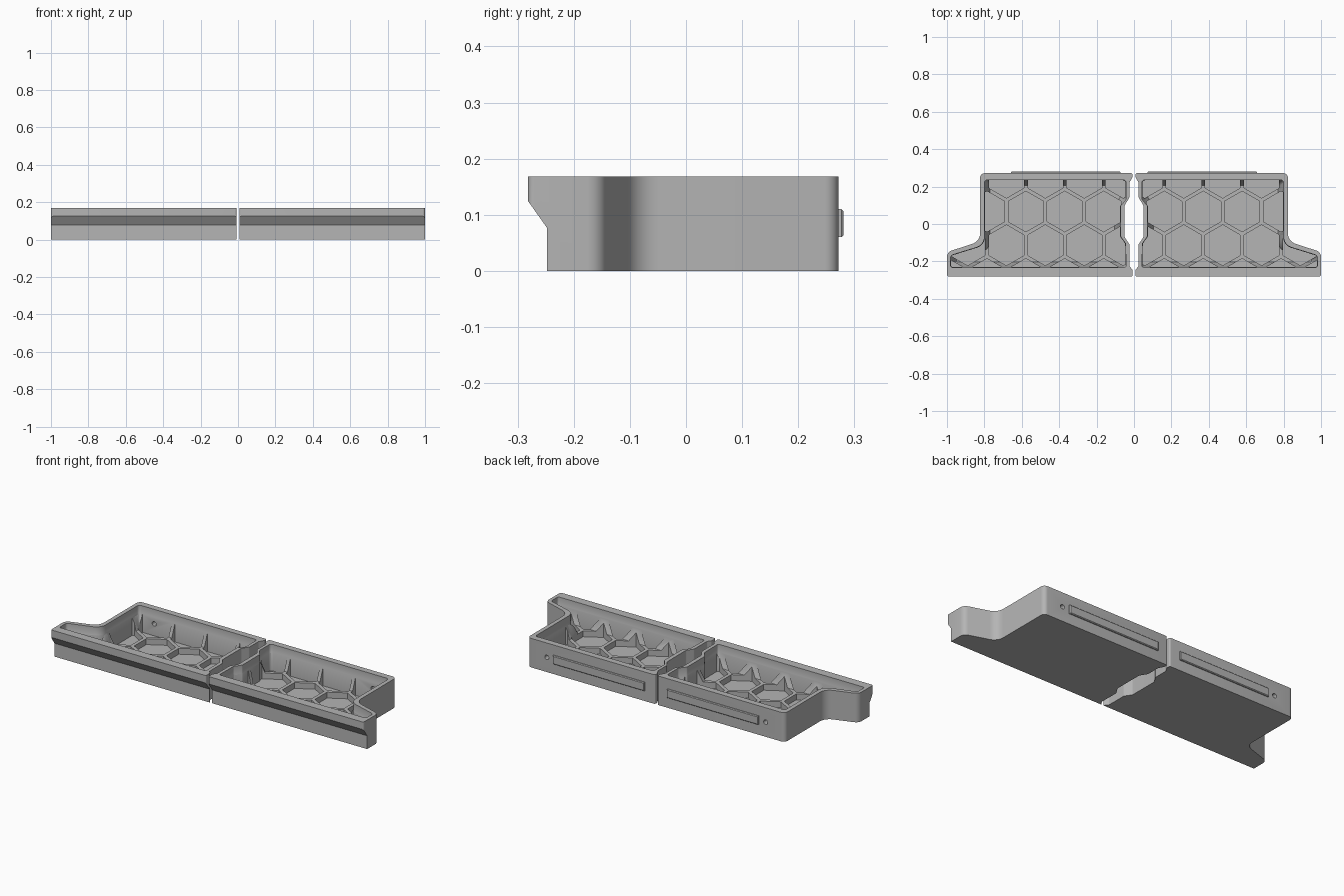
import bpy, bmesh, math
from mathutils import Vector

if "Cube" in bpy.data.objects:
    bpy.data.objects.remove(bpy.data.objects["Cube"])

H = 0.168
grey = bpy.data.materials.new("mid_grey")
grey.diffuse_color = (0.46, 0.46, 0.46, 1)
grey.use_nodes = True
grey.node_tree.nodes["Principled BSDF"].inputs["Base Color"].default_value = grey.diffuse_color


def fillet(pts, seg=6):
    """Round every corner of a polygon given as (x, y, radius)."""
    out, n = [], len(pts)
    for i in range(n):
        p = Vector(pts[i][:2])
        to_a = Vector(pts[i - 1][:2]) - p
        to_b = Vector(pts[(i + 1) % n][:2]) - p
        half = to_a.angle(to_b) / 2
        t = min(pts[i][2] / math.tan(half), 0.48 * to_a.length, 0.48 * to_b.length)
        r = t * math.tan(half)
        a, b = p + to_a.normalized() * t, p + to_b.normalized() * t
        c = p + (to_a.normalized() + to_b.normalized()).normalized() * (r / math.sin(half))
        va, vb = a - c, b - c
        turn = va.angle_signed(vb)
        for k in range(seg + 1):
            ang = -turn * k / seg
            out.append((c.x + va.x * math.cos(ang) - va.y * math.sin(ang),
                        c.y + va.x * math.sin(ang) + va.y * math.cos(ang)))
    return out


def inset(pts, d):
    """Mitred inward offset of a counter-clockwise polygon."""
    out, n = [], len(pts)
    for i in range(n):
        p = Vector(pts[i][:2])
        e1 = (p - Vector(pts[i - 1][:2])).normalized()
        e2 = (Vector(pts[(i + 1) % n][:2]) - p).normalized()
        n1, n2 = Vector((-e1.y, e1.x)), Vector((-e2.y, e2.x))
        q = p + (n1 + n2) * (d / (1 + n1.dot(n2)))
        out.append((q.x, q.y, pts[i][2]))
    return out


def add_loft(bm, rings):
    """Closed solid through equal-length rings of 3D points."""
    vs = [[bm.verts.new(p) for p in r] for r in rings]
    n = len(vs[0])
    for lo, hi in zip(vs, vs[1:]):
        for i in range(n):
            bm.faces.new((lo[i], lo[(i + 1) % n], hi[(i + 1) % n], hi[i]))
    bm.faces.new(vs[0][::-1])
    bm.faces.new(vs[-1])


def make(name, *solids):
    bm = bmesh.new()
    for rings in solids:
        add_loft(bm, rings)
    bmesh.ops.recalc_face_normals(bm, faces=bm.faces)
    me = bpy.data.meshes.new(name)
    bm.to_mesh(me)
    bm.free()
    me.materials.append(grey)
    ob = bpy.data.objects.new(name, me)
    bpy.context.collection.objects.link(ob)
    return ob


def level(poly, z):
    return [(p[0], p[1], z) for p in poly]


def boolean(ob, cutter, op):
    m = ob.modifiers.new("cut", 'BOOLEAN')
    m.operation, m.object, m.solver = op, cutter, 'EXACT'
    dg = bpy.context.evaluated_depsgraph_get()
    me = bpy.data.meshes.new_from_object(ob.evaluated_get(dg))
    ob.modifiers.clear()
    ob.data = me
    bpy.data.objects.remove(cutter)


# Outer and inner wall outlines of one half
outer = [(0.008, -0.282, 0.008), (1.0, -0.282, 0.012), (1.0, -0.150, 0.035),
         (0.823, -0.093, 0.06), (0.823, 0.272, 0.025), (0.008, 0.272, 0.008),
         (0.008, 0.25, 0.01), (0.025, 0.22, 0.02), (0.025, 0.14, 0.015),
         (0.05, 0.10, 0.015), (0.05, -0.07, 0.015), (0.024, -0.11, 0.015),
         (0.024, -0.225, 0.01), (0.008, -0.245, 0.01)]
inner = [(0.043, -0.232, 0.01), (0.98, -0.232, 0.01), (0.98, -0.168, 0.015),
         (0.799, -0.112, 0.06), (0.799, 0.236, 0.015), (0.043, 0.236, 0.015),
         (0.043, 0.132, 0.012), (0.073, 0.095, 0.012), (0.073, -0.065, 0.012),
         (0.045, -0.105, 0.012)]

shell = fillet(outer)
tray = make("tray", [level(shell, 0), level(shell, H)])

# Undercut below the front lip
lip = [(-0.4, -0.1), (-0.248, -0.1), (-0.248, 0.077), (-0.282, 0.125), (-0.4, 0.29)]
boolean(tray, make("lip_cutter", [[(x, y, z) for y, z in lip] for x in (-0.5, 1.5)]),
        'DIFFERENCE')

# Main cavity, sloping in towards the rib tops
rim, low = fillet(inner), fillet(inset(inner, 0.03))
boolean(tray, make("cavity_cutter", [level(low, 0.05), level(rim, 0.125), level(rim, 0.25)]),
        'DIFFERENCE')

# Honeycomb pockets
PITCH, RIB = 0.208, 0.02
R = (PITCH - RIB) / math.sqrt(3)
hexes = []
for row in range(4):
    cy = 0.247 - row * PITCH * 0.8660
    for col in range(6):
        cx = 0.058 + col * PITCH - (PITCH / 2 if row % 2 else 0)
        poly = [(cx + R * math.sin(k * math.pi / 3), cy - R * math.cos(k * math.pi / 3))
                for k in range(6)]
        hexes.append([level(poly, 0.016), level(poly, 0.3)])
floor = fillet(inset(inner, 0.002))
pockets = make("pocket_cutter", [level(floor, 0.0), level(floor, 0.14)])
boolean(pockets, make("hex_cutter", *hexes), 'INTERSECT')
boolean(tray, pockets, 'DIFFERENCE')


# Screw hole through the back wall
def circle(r, y):
    return [(0.70 + r * math.cos(a * math.pi / 12), y, 0.085 + r * math.sin(a * math.pi / 12))
            for a in range(24)]


boolean(tray, make("hole_cutter", [circle(0.013, 0.15), circle(0.013, 0.35)]), 'DIFFERENCE')


# Raised strip on the back with chamfered edges
def rect(d, y):
    return [(0.072 + d, y, 0.06 + d), (0.657 - d, y, 0.06 + d),
            (0.657 - d, y, 0.11 - d), (0.072 + d, y, 0.11 - d)]


strip = make("back_strip", [rect(0, 0.268), rect(0, 0.277), rect(0.004, 0.281)])

# Mirror both parts to make the left half
for ob in (tray, strip):
    bpy.ops.object.select_all(action='DESELECT')
    ob.select_set(True)
    bpy.context.view_layer.objects.active = ob
    bpy.ops.object.shade_smooth_by_angle(angle=math.radians(30))
    m = ob.modifiers.new("mirror", 'MIRROR')
    m.use_mirror_merge = False
